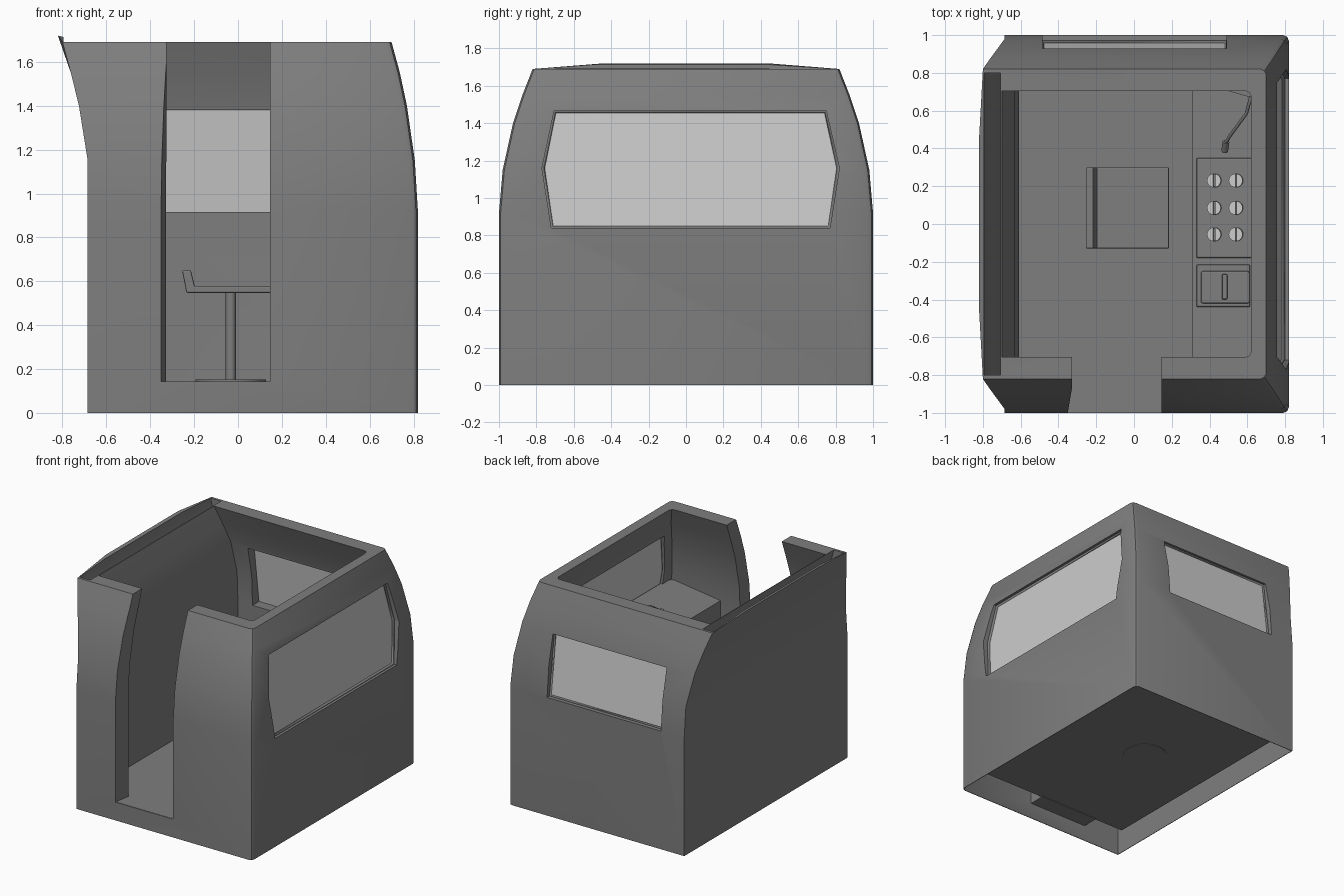
import bpy, bmesh, math

if "Cube" in bpy.data.objects:
    bpy.data.objects.remove(bpy.data.objects["Cube"])


def paint(name, v):
    m = bpy.data.materials.new(name)
    m.diffuse_color = (v, v, v, 1)
    m.use_nodes = True
    m.node_tree.nodes["Principled BSDF"].inputs["Base Color"].default_value = m.diffuse_color
    return m


BODY, PALE = paint("dark_grey", .21), paint("pale_grey", .57)


def finish(name, bm, smooth=None, mat=BODY):
    bmesh.ops.recalc_face_normals(bm, faces=bm.faces)
    me = bpy.data.meshes.new(name)
    bm.to_mesh(me)
    bm.free()
    me.materials.append(mat)
    ob = bpy.data.objects.new(name, me)
    bpy.context.collection.objects.link(ob)
    if smooth:
        shade(ob, smooth)
    return ob


def shade(ob, deg):
    bpy.ops.object.select_all(action='DESELECT')
    ob.select_set(True)
    bpy.context.view_layer.objects.active = ob
    bpy.ops.object.shade_smooth_by_angle(angle=math.radians(deg))


def loft(name, rings, mat=BODY):
    bm = bmesh.new()
    vs = [[bm.verts.new(p) for p in r] for r in rings]
    n = len(rings[0])
    for a, b in zip(vs, vs[1:]):
        for i in range(n):
            j = (i + 1) % n
            bm.faces.new((a[i], a[j], b[j], b[i]))
    bm.faces.new(vs[0])
    bm.faces.new(vs[-1])
    return finish(name, bm, mat=mat)


def prism(name, pts, axis, a, b):
    # outline in the plane across the axis, extruded from a to b
    def at(p, t):
        return {'x': (t, p[0], p[1]), 'y': (p[0], t, p[1]), 'z': (p[0], p[1], t)}[axis]
    return loft(name, [[at(p, a) for p in pts], [at(p, b) for p in pts]])


def box(name, x0, x1, y0, y1, z0, z1):
    return prism(name, [(x0, y0), (x1, y0), (x1, y1), (x0, y1)], 'z', z0, z1)


def bevel(ob, w, seg=2):
    m = ob.modifiers.new("bevel", 'BEVEL')
    m.width, m.segments = w, seg
    return ob


def cyl(name, loc, r, h, tilt=0.0, n=32, mat=BODY):
    bm = bmesh.new()
    bmesh.ops.create_cone(bm, cap_ends=True, segments=n, radius1=r, radius2=r, depth=h)
    ob = finish(name, bm, 35, mat)
    ob.location = loc
    ob.rotation_euler = (0, tilt, 0)
    return ob


def tube(name, pts, r, closed=False, res=2):
    cu = bpy.data.curves.new(name, 'CURVE')
    cu.dimensions, cu.bevel_depth, cu.bevel_resolution, cu.use_fill_caps = '3D', r, res, True
    cu.materials.append(BODY)
    sp = cu.splines.new('POLY')
    sp.points.add(len(pts) - 1)
    sp.use_cyclic_u = closed
    for p, q in zip(sp.points, pts):
        p.co = (*q, 1)
    bpy.context.collection.objects.link(bpy.data.objects.new(name, cu))


def cut(ob, cutter):
    m = ob.modifiers.new("cut", 'BOOLEAN')
    m.operation, m.solver, m.object = 'DIFFERENCE', 'EXACT', cutter
    bpy.context.view_layer.objects.active = ob
    bpy.ops.object.modifier_apply(modifier=m.name)
    bpy.data.objects.remove(cutter, do_unlink=True)


def ring(z, xl, xr, y, bump=0.0):
    # plan outline: softened right corners, left edge may bow up and out
    c = 0.03
    return [(xl, -y, z), (xr - c, -y, z), (xr - .3 * c, -y + .3 * c, z), (xr, -y + c, z),
            (xr, y - c, z), (xr - .3 * c, y - .3 * c, z), (xr - c, y, z), (xl, y, z),
            (xl - .7 * bump, .44, z + bump), (xl - .7 * bump, -.44, z + bump)]


# cabin shell: underside and hollow skirt, outer skin, rim, inner skin, floor
shell = loft("cabin_shell", [ring(*r) for r in [
    (.13, -.618, .748, .878), (.70, -.618, .748, .878), (.70, -.681, .816, .996),
    (0, -.681, .816, .996),
    (0, -.685, .82, 1), (.92, -.685, .82, 1), (1.15, -.685, .806, .98), (1.40, -.725, .77, .925),
    (1.55, -.762, .738, .875), (1.69, -.80, .70, .82, .03),
    (1.69, -.70, .62, .705), (1.55, -.665, .66, .757), (1.40, -.63, .69, .808),
    (1.15, -.61, .725, .86), (.92, -.61, .74, .87), (.14, -.61, .74, .87)]])

# open slot between the two skins of the flared left wall
cut(shell, prism("slot_cutter", [
    (-.679, .6), (-.679, 1.15), (-.719, 1.40), (-.756, 1.55), (-.795, 1.69), (-.795, 1.8),
    (-.71, 1.8), (-.706, 1.69), (-.671, 1.55), (-.636, 1.40), (-.619, 1.15), (-.619, .6)],
    'y', -.8, .8))
# doorway and windows
cut(shell, prism("door_cutter", [(-.35, -1.2), (-.35, -.995), (-.327, -.86), (-.327, -.5),
                                 (.145, -.5), (.145, -1.2)], 'z', .141, 2))
side_hex = [(-.77, 1.16), (-.705, 1.465), (.75, 1.465), (.82, 1.16), (.77, .84), (-.72, .84)]
cut(shell, prism("side_window_cutter", side_hex, 'x', .5, 1.1))
cut(shell, box("back_window_cutter", -.485, .49, .6, 1.2, .915, 1.38))
shade(shell, 25)

# door lining over the hollow skirt
box("door_sill", -.36, .155, -.995, -.865, .125, .142)
prism("door_jamb_left", [(-.36, -.995), (-.35, -.995), (-.329, -.872), (-.339, -.872)],
      'z', .13, .72)
box("door_jamb_right", .145, .155, -.995, -.872, .13, .72)

# window glass leaning with the walls, each in a slim frame
side_pane = [(.785 - (z - .84) * .1, y, z) for y, z in side_hex]
back_pane = [(x, .96 - (z - .915) * .13, z) for x, z in
             ((-.485, .915), (.49, .915), (.49, 1.38), (-.485, 1.38))]
loft("side_glass", [side_pane, [(x - .01, y, z) for x, y, z in side_pane]], PALE)
loft("back_glass", [back_pane, [(x, y - .01, z) for x, y, z in back_pane]], PALE)
tube("side_window_frame", side_pane, .015, True, 0)
tube("back_window_frame", back_pane, .013, True, 0)

# seat on its post
bevel(prism("seat", [(-.255, .65), (-.215, .65), (-.197, .577), (.185, .577),
                     (.185, .547), (-.235, .547)], 'y', -.13, .30), .006)
cyl("seat_post", (-.033, .085, .35), .023, .40)
cyl("seat_base", (-.033, .085, .14), .16, .026)

# control console with a gently sloped top
slope = .06 / .435
tilt = -math.atan(slope)


def top(x):
    return 1.0 + slope * (x - .31)


prism("console", [(.31, .135), (.31, 1.0), (.745, 1.06), (.745, .135)], 'y', -.866, .866)


def plate(name, x0, x1, y0, y1, h, w=.008):
    # raised slab lying on the console top
    ob = prism(name, [(x0, top(x0) - .01), (x1, top(x1) - .01),
                      (x1, top(x1) + h), (x0, top(x0) + h)], 'y', y0, y1)
    return bevel(ob, w)


plate("button_panel", .33, .66, -.18, .35, .012)
plate("lever_panel", .33, .615, -.44, -.215, .012)
plate("lever_plate", .355, .61, -.42, -.25, .022)
plate("lever_grip", .465, .495, -.40, -.265, .05)

# six round knobs with grip ridges
for i, x in enumerate((.425, .54)):
    for j, y in enumerate((.23, .085, -.055)):
        tag = "_%d_%d" % (i, j)
        cyl("knob" + tag, (x, y, top(x) + .02), .037, .03, tilt, 20, PALE)
        plate("knob_ridge" + tag, x - .006, x + .006, y - .035, y + .035, .045, .002)

# bent stalk from the back corner with a small head, and its bracket
tube("stalk", [(.63, .76, 1.38), (.615, .66, 1.37), (.595, .585, 1.34), (.51, .47, 1.26),
               (.485, .43, 1.22)], .009)
tube("stalk_head", [(.487, .435, 1.225), (.48, .385, 1.19)], .018)
prism("stalk_bracket", [(.46, .83), (.62, .83), (.62, .675), (.60, .675), (.46, .715)],
      'z', 1.37, 1.39)
